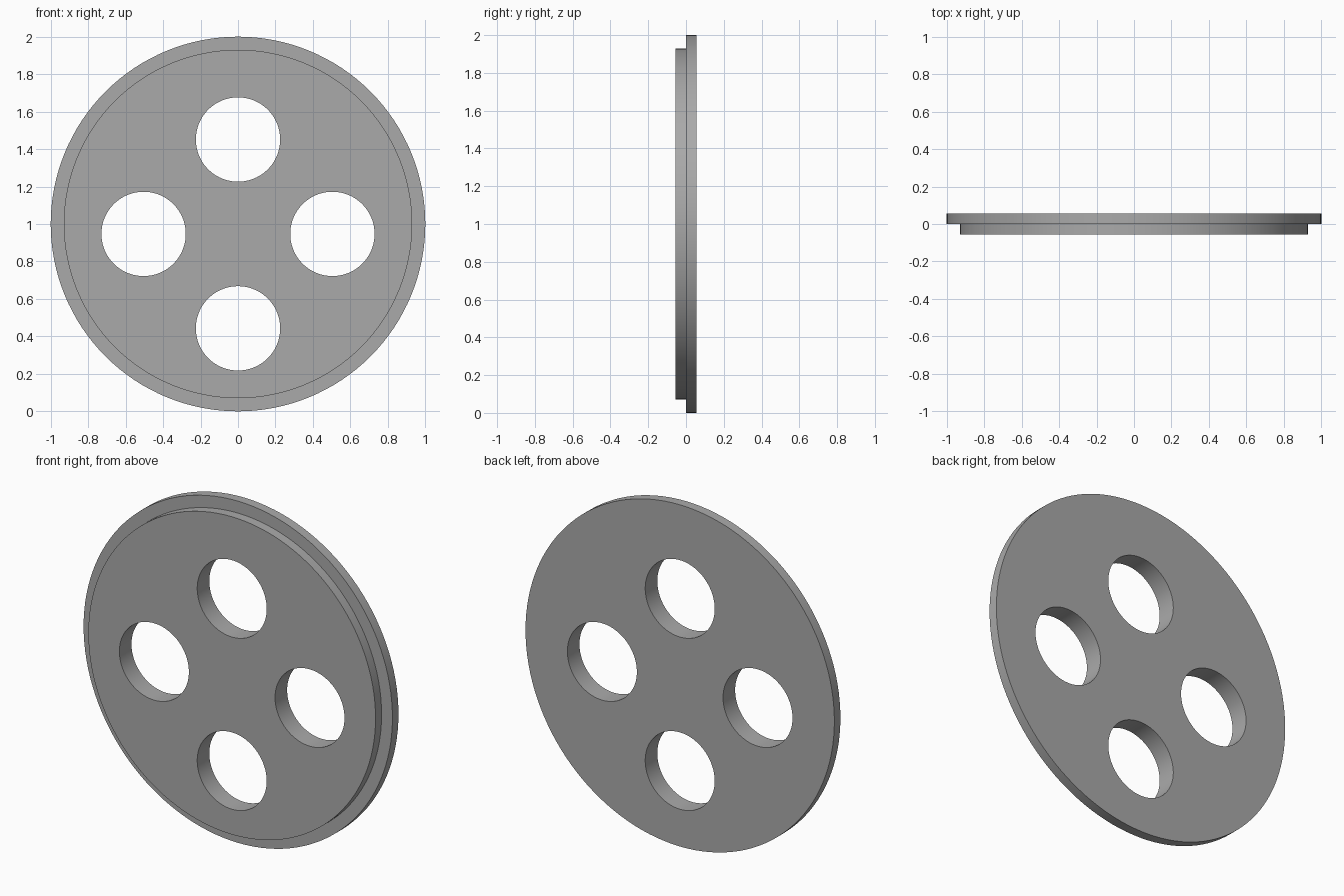
import bpy
import math

cube = bpy.data.objects.get("Cube")
if cube:
    bpy.data.objects.remove(cube, do_unlink=True)

SEGMENTS = 128
HALF = 0.056          # half of the plate thickness
RIM_R, STEP_R = 1.0, 0.93
HOLE_R, HOLE_OFFSET, HOLE_Z = 0.225, 0.504, 0.947

grey = bpy.data.materials.new("plain grey")
grey.use_nodes = True
colour = (0.4, 0.4, 0.4, 1)
grey.diffuse_color = colour
grey.node_tree.nodes["Principled BSDF"].inputs["Base Color"].default_value = colour


def lathe(name, profile, x, z):
    """Closed solid turned about the y axis from (radius, y) pairs."""
    verts, faces = [], []
    n = SEGMENTS
    for r, y in profile:
        for i in range(n):
            a = math.tau * i / n
            verts.append((r * math.cos(a), y, r * math.sin(a)))
    for k in range(len(profile) - 1):
        for i in range(n):
            j = (i + 1) % n
            faces.append((k * n + i, (k + 1) * n + i, (k + 1) * n + j, k * n + j))
    last = (len(profile) - 1) * n
    faces.append(tuple(range(n)))
    faces.append(tuple(last + i for i in reversed(range(n))))
    mesh = bpy.data.meshes.new(name)
    mesh.from_pydata(verts, [], faces)
    mesh.materials.append(grey)
    obj = bpy.data.objects.new(name, mesh)
    obj.location = (x, 0, z)
    bpy.context.collection.objects.link(obj)
    return obj


# Stepped disc: narrower front half, wider back half
plate = lathe("stepped_disc",
              [(STEP_R, -HALF), (STEP_R, 0), (RIM_R, 0), (RIM_R, HALF)], 0, 1)

# Four round through holes, set slightly below the disc centre
cutters = []
for i in range(4):
    a = i * math.pi / 2
    cutter = lathe("hole_cutter", [(HOLE_R, -2 * HALF), (HOLE_R, 2 * HALF)],
                   HOLE_OFFSET * math.cos(a), HOLE_Z + HOLE_OFFSET * math.sin(a))
    cutter.hide_render = True
    cutters.append(cutter)
    mod = plate.modifiers.new("hole", 'BOOLEAN')
    mod.operation = 'DIFFERENCE'
    mod.solver = 'EXACT'
    mod.object = cutter

bpy.ops.object.select_all(action='DESELECT')
plate.select_set(True)
bpy.context.view_layer.objects.active = plate
for mod in list(plate.modifiers):
    bpy.ops.object.modifier_apply(modifier=mod.name)
for cutter in cutters:
    bpy.data.objects.remove(cutter, do_unlink=True)
bpy.ops.object.shade_smooth_by_angle(angle=math.radians(30))
